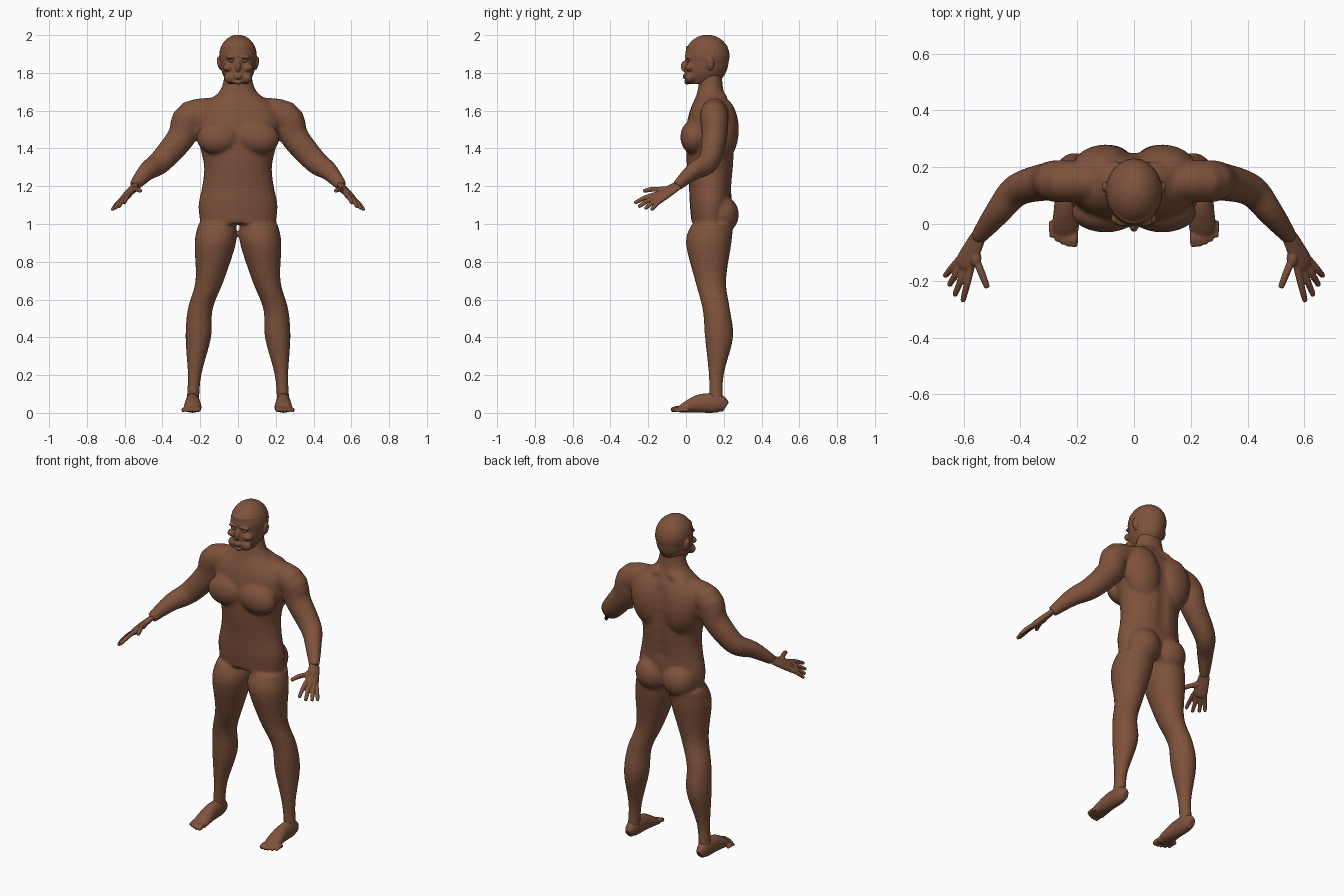
import bpy, bmesh, math
from mathutils import Vector, Matrix

old = bpy.data.objects.get("Cube")
if old:
    bpy.data.objects.remove(old, do_unlink=True)

skin = bpy.data.materials.new("brown skin")
skin.use_nodes = True
skin.diffuse_color = (.21, .085, .045, 1)
skin.node_tree.nodes["Principled BSDF"].inputs["Base Color"].default_value = skin.diffuse_color
side_axis, depth_axis, up_axis = Matrix.Identity(3)


def catmull(before, start, end, after, t):
    """Smooth value between start and end."""
    leave, arrive = (end - before) / 2, (after - start) / 2
    change = end - start
    bend = 3 * change - 2 * leave - arrive
    return start + t * (leave + t * (bend + t * (leave + arrive - 2 * change)))


def loft(bm, stations, normal=None, sides=24, steps=4):
    """Skin oval rings (x, y, z, radius, other radius); rings lie level without a normal."""
    padded = [stations[0], *stations, stations[-1]]
    path = [[catmull(*values, step / steps) for values in zip(*padded[i:i + 4])]
            for i in range(len(stations) - 1) for step in range(steps)]
    path.append(stations[-1])
    rings = []
    for i, (x, y, z, radius, other) in enumerate(path):
        across, over = side_axis, depth_axis
        if normal:
            ahead, behind = path[min(i + 1, len(path) - 1)], path[max(i - 1, 0)]
            along = Vector(ahead[:3]) - Vector(behind[:3])
            across = along.cross(normal).normalized()
            over = across.cross(along).normalized()
        angles = [math.tau * k / sides for k in range(sides)]
        rings.append([bm.verts.new(Vector((x, y, z)) + across * radius * math.cos(a)
                                   + over * other * math.sin(a)) for a in angles])
    for lower, upper in zip(rings, rings[1:]):
        for k in range(sides):
            bm.faces.new((lower[k - 1], lower[k], upper[k], upper[k - 1]))
    bm.faces.new(rings[0])
    bm.faces.new(rings[-1])


def limb(bm, joints, ratio=1, normal=None):
    """Loft through joints (x, y, z, radius) with one proportion for every section."""
    loft(bm, [(*joint, joint[-1] * ratio) for joint in joints], normal)


def digit(bm, base, tip, radius, normal):
    """Finger or toe with a slight arch and a rounded end."""
    middle = base.lerp(tip, .5) + up_axis * radius / 2
    pad = middle.lerp(tip, .9)
    limb(bm, [(*base, radius), (*middle, radius), (*pad, radius * .8), (*tip, radius * .4)], 1, normal)


def blob(bm, place, size, tilt=0):
    shape = Matrix.LocRotScale(Vector(place), Matrix.Rotation(tilt, 3, 'Y'), Vector(size))
    bmesh.ops.create_uvsphere(bm, u_segments=24, v_segments=16, radius=1, matrix=shape)


def reflect(bm, keep=True):
    """Mirror everything built so far, with or without keeping the first side."""
    geometry = bm.verts[:] + bm.edges[:] + bm.faces[:]
    if keep:
        geometry = bmesh.ops.duplicate(bm, geom=geometry)["geom"]
    points = [item for item in geometry if isinstance(item, bmesh.types.BMVert)]
    bmesh.ops.scale(bm, vec=(-1, 1, 1), verts=points)


def fuse(name, bm, voxel, smooth, dents=()):
    """Melt overlapping pieces into one smooth skin, then press in soft dents."""
    bmesh.ops.recalc_face_normals(bm, faces=bm.faces[:])
    mesh = bpy.data.meshes.new(name)
    bm.to_mesh(mesh)
    bm.free()
    part = bpy.data.objects.new(name, mesh)
    bpy.context.collection.objects.link(part)
    melt = part.modifiers.new("Melt", 'REMESH')
    melt.mode = 'VOXEL'
    melt.voxel_size = voxel
    part.modifiers.new("Smooth", 'SMOOTH').iterations = smooth
    graph = bpy.context.evaluated_depsgraph_get()
    graph.update()
    result = bpy.data.meshes.new_from_object(part.evaluated_get(graph))
    part.modifiers.clear()
    part.data = result
    for place, radius, push in dents:
        for vertex in result.vertices:
            reach = (vertex.co - Vector(place)).length / radius
            vertex.co.y += push * math.exp(-reach * reach)
    result.materials.clear()
    result.materials.append(skin)
    result.shade_smooth()


# Body: leg, arm and muscles of one side, reflected, then the trunk
body = bmesh.new()
wrist = Vector((.55, -.05, 1.2))
limb(body, [(.11, .14, 1, .1), (.12, .12, .9, .11), (.15, .13, .7, .075), (.2, .16, .55, .066),
            (.21, .175, .4, .068), (.23, .16, .2, .036), (.24, .16, .05, .034)], 1.1)
limb(body, [(.06, .15, 1.6, .07), (.25, .15, 1.57, .083), (.3, .15, 1.46, .075),
            (.41, .12, 1.33, .063), (.48, .04, 1.28, .05), (*wrist, .03)], .9, depth_axis)
buttock, chest, back, trapezius = (.09, .19, 1.05), (.1, .04, 1.46), (.1, .19, 1.5), (.07, .16, 1.66)
blob(body, buttock, (.1, .09, .1))
blob(body, chest, (.12, .07, .09), .15)
blob(body, back, (.12, .09, .17), .15)
blob(body, trapezius, (.1, .06, .04), .35)
reflect(body)
widths = (.2, .21, .19, .18, .2, .23, .22, .1, .07)
depths = (.1, .11, .115, .125, .13, .13, .11, .07, .06)
loft(body, [(0, .13, 1 + i / 10, width, depth)
            for i, (width, depth) in enumerate(zip(widths, depths))])
spine = [((0, .26, 1.2 + i / 16), .04, -.01) for i in range(7)]
fuse("body", body, .009, 8, spine)

# Head: skull, face features and ears
head = bmesh.new()
eye = Vector((.036, 0, 1.863))
blob(head, eye + Vector((0, .01, .02)), (.03, .02, .01), .1)      # brow
blob(head, eye + Vector((.015, .02, -.035)), (.03, .025, .02))    # cheek
blob(head, (.04, .02, 1.775), (.035, .025, .03))                  # jaw
blob(head, (.1, .13, 1.85), (.01, .02, .036), .2)                 # ear
reflect(head)
blob(head, (0, .113, 1.89), (.1, .118, .112))                     # skull
loft(head, [(0, .09, 1.74, .05, .07), (0, .1, 1.79, .08, .105),
            (0, .11, 1.85, .094, .115), (0, .11, 1.94, .09, .11)])
blob(head, (0, -.008, 1.835), (.015, .02, .03))                   # nose
for height, width in ((1.787, .026), (1.775, .022)):              # lips
    blob(head, (0, -.005, height), (width, .013, .006))
blob(head, (0, .006, 1.753), (.025, .016, .015))                  # chin
sockets = [((side * eye.x, 0, eye.z), .016, .011) for side in (1, -1)]
fuse("head", head, .005, 3, sockets)

# Hand directions: along the fingers, across the knuckles, out of the back of the hand
forward, across = Vector((.4, -.8, -.5)), Vector((.7, .5, -.5))
hand_back = forward.cross(across)

for name in ("left", "right"):
    hand, foot, ball = bmesh.new(), bmesh.new(), bmesh.new()

    # Palm, four fingers fanned from the knuckles, and thumb
    limb(hand, [(*(wrist + forward * reach), radius) for reach, radius in
                ((-.01, .03), (.06, .038), (.11, .04), (.13, .03))], .5, hand_back)
    for i in range(4):
        fan = i - 1.5
        knuckle = wrist + forward * .11 + across * fan * .02
        length = .13 - .02 * max(i - 1, 0)
        digit(hand, knuckle, knuckle + (forward + across * fan * .16) * length, .012, hand_back)
    thumb = wrist + forward * .07 - across * .03
    blob(hand, thumb, (.02, .03, .02))
    digit(hand, thumb, wrist - Vector((.034, .175, .025)), .013, hand_back)

    # Foot resting on the ground, with five shrinking toes
    loft(foot, [(.24, y, height, width, height) for y, width, height in
                ((.21, .02, .03), (.17, .036, .05), (.08, .04, .05), (0, .047, .03), (-.04, .04, .015))],
         up_axis)
    for i in range(5):
        radius = .014 - i / 1000
        tip = Vector((.21 + i / 50, i * i / 500 - .08, radius))
        digit(foot, tip + depth_axis * .06 + up_axis * .004, tip, radius, up_axis)

    # Eyeball set in the socket
    blob(ball, eye + depth_axis * .012, (.015, .012, .008))

    for part, bm, voxel in (("hand", hand, .004), ("foot", foot, .005), ("eye", ball, .003)):
        if name == "right":
            reflect(bm, keep=False)
        fuse(f"{name}_{part}", bm, voxel, 3)
